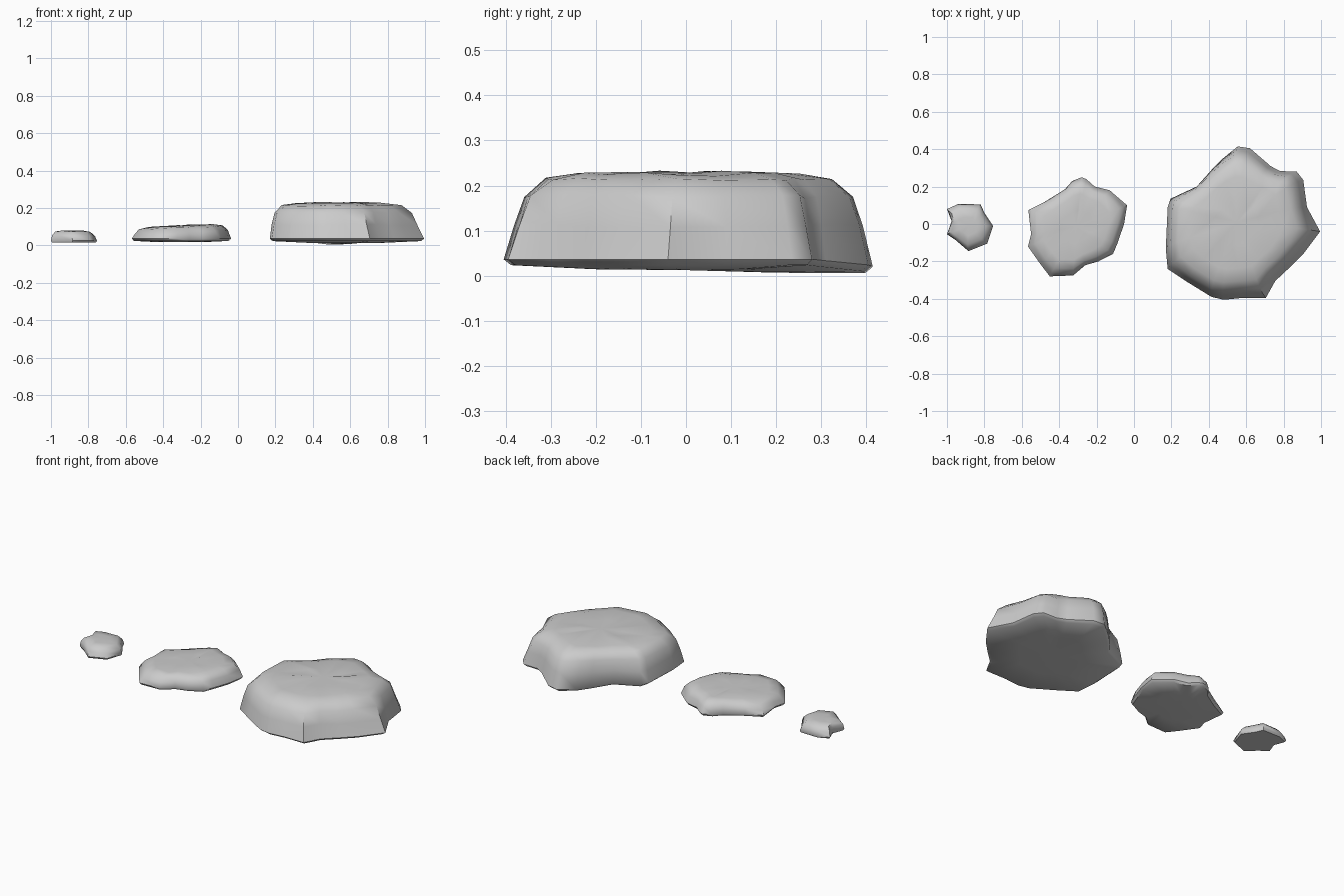
import bpy, bmesh, math, random

if "Cube" in bpy.data.objects:
    bpy.data.objects.remove(bpy.data.objects["Cube"])

random.seed(4)


def rock(name, outline, center, levels, base_z, tilt=(0, 0), rough=0.004, low=None):
    """Loft an irregular footprint through levels of
    (scale, z, lobe smoothing, shift x, shift y) and close both ends."""
    bm = bmesh.new()
    cx, cy = center
    n = len(outline)
    offs = [(x - cx, y - cy) for x, y in outline]
    rads = [math.hypot(*o) for o in offs]
    rings = []
    for s, z, smooth, sx, sy in levels:
        ring = []
        for i, (dx, dy) in enumerate(offs):
            # neighbour average rounds off the lobes on higher levels
            avg = sum(rads[(i + k) % n] for k in (-2, -1, 0, 1, 2)) / 5
            k = s * (1 + smooth * (avg / rads[i] - 1))
            jit = random.uniform(-rough, rough) if z > 0.05 else 0
            px, py = dx * k, dy * k
            zz = z + jit + (tilt[0] * px + tilt[1] * py if z > 0.05 else 0)
            if low and z < 0.05:
                zz -= 0.022 * max(0, 1 - math.hypot(cx + px - low[0], cy + py - low[1]) / 0.25)
            ring.append(bm.verts.new((cx + sx + px, cy + sy + py, max(zz, 0))))
        rings.append(ring)
    # side walls
    for a, b in zip(rings, rings[1:]):
        for i in range(n):
            j = (i + 1) % n
            bm.faces.new((a[i], a[j], b[j], b[i]))
    # underside and crown
    top_z = levels[-1][1]
    for ring, z, lv in ((rings[0], base_z, levels[0]), (rings[-1], top_z, levels[-1])):
        c = bm.verts.new((cx + lv[3], cy + lv[4], z))
        for i in range(n):
            bm.faces.new((ring[i], ring[(i + 1) % n], c))
    bmesh.ops.recalc_face_normals(bm, faces=bm.faces)
    mesh = bpy.data.meshes.new(name)
    bm.to_mesh(mesh)
    bm.free()
    ob = bpy.data.objects.new(name, mesh)
    bpy.context.collection.objects.link(ob)
    bpy.ops.object.select_all(action='DESELECT')
    ob.select_set(True)
    bpy.context.view_layer.objects.active = ob
    bpy.ops.object.shade_smooth_by_angle(angle=math.radians(50))
    return ob


# large flat boulder
rock("large_rock",
     [(.18, .09), (.195, .135), (.335, .20), (.42, .295), (.475, .35), (.555, .415),
      (.62, .405), (.73, .31), (.78, .283), (.87, .28), (.905, .235), (.925, .09),
      (.995, -.04), (.905, -.16), (.835, -.23), (.755, -.305), (.705, -.395),
      (.58, -.395), (.48, -.405), (.415, -.39), (.285, -.31), (.18, -.24), (.17, -.13)],
     (.57, 0),
     [(.5, .014, .2, 0, 0), (.96, .023, 0, 0, 0), (1, .036, 0, 0, 0),
      (.95, .11, .1, -.01, .003), (.9, .175, .2, -.015, .005),
      (.79, .214, .35, -.02, .008), (.62, .225, .5, -.02, .01), (.3, .229, .5, -.02, .01)],
     .012, low=(.52, .36))

# medium slab
rock("medium_rock",
     [(-.565, .075), (-.475, .12), (-.37, .185), (-.33, .23), (-.28, .25), (-.255, .24),
      (-.21, .20), (-.13, .18), (-.037, .10), (-.053, 0), (-.09, -.107), (-.112, -.16),
      (-.19, -.20), (-.26, -.22), (-.325, -.275), (-.45, -.28), (-.50, -.215),
      (-.567, -.12), (-.55, -.055)],
     (-.31, -.015),
     [(.5, .018, .2, 0, 0), (.96, .024, 0, 0, 0), (1, .037, 0, 0, 0),
      (.95, .07, .1, 0, 0), (.86, .095, .2, 0, 0), (.68, .104, .3, 0, 0),
      (.35, .106, .4, 0, 0)],
     .018, tilt=(.04, .01), rough=.003)

# small pebble
rock("small_rock",
     [(-.94, .107), (-.82, .105), (-.80, .06), (-.753, -.01), (-.785, -.105),
      (-.885, -.145), (-.955, -.085), (-1, -.055), (-.975, .015), (-1, .08)],
     (-.88, -.01),
     [(.95, .015, 0, 0, 0), (1, .025, 0, 0, 0), (.93, .052, .1, -.003, 0),
      (.76, .074, .2, -.006, 0), (.4, .079, .3, -.006, 0)],
     .015, rough=.002)
